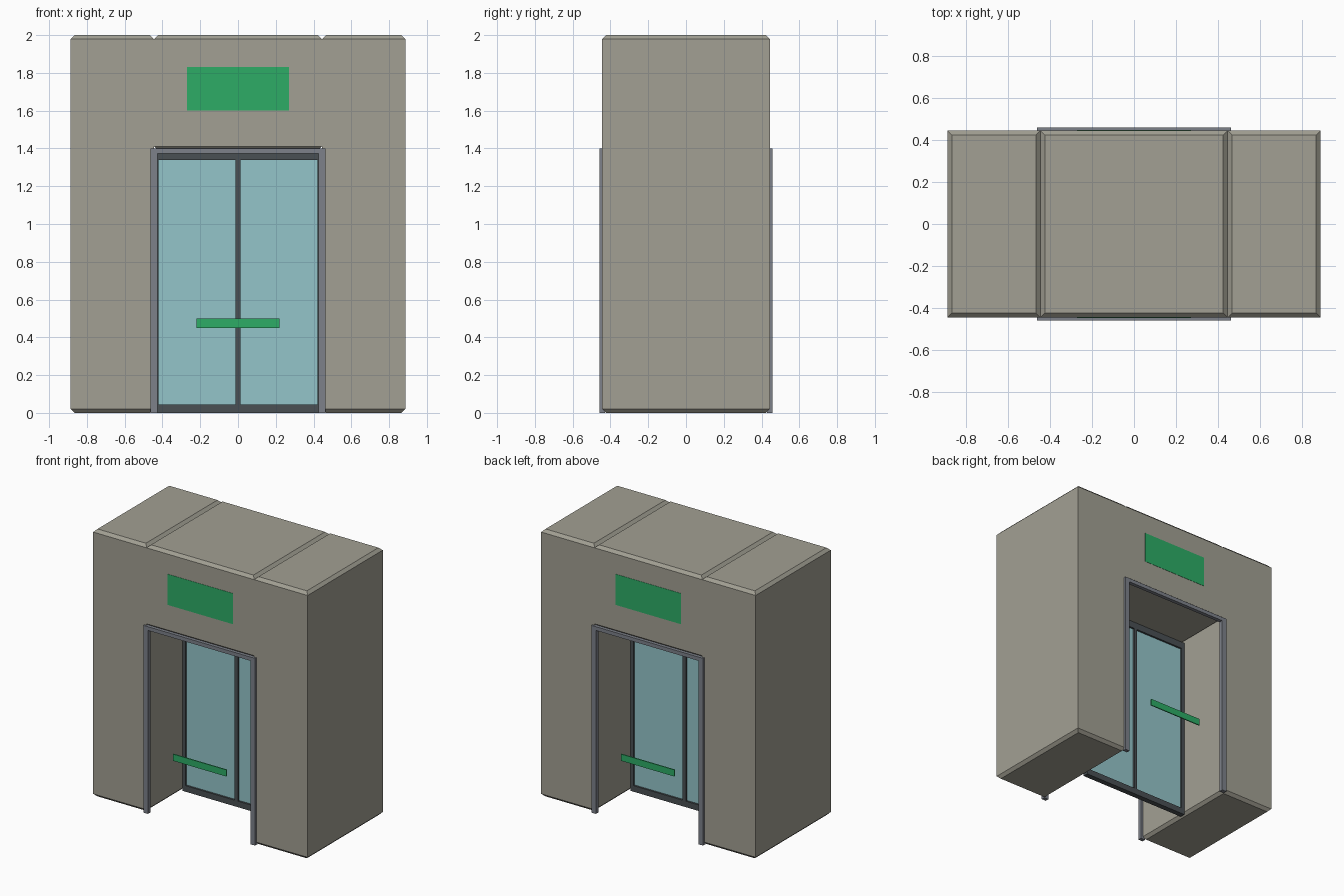
import bpy
import bmesh
from mathutils import Vector

if "Cube" in bpy.data.objects:
    bpy.data.objects.remove(bpy.data.objects["Cube"], do_unlink=True)


def make_material(name, rgb):
    mat = bpy.data.materials.new(name)
    mat.use_nodes = True
    mat.diffuse_color = (*rgb, 1)
    mat.node_tree.nodes["Principled BSDF"].inputs["Base Color"].default_value = (*rgb, 1)
    return mat


stone = make_material("warm grey stone", (0.361, 0.35, 0.292))
trim = make_material("blue grey trim", (0.205, 0.22, 0.254))
dark = make_material("dark door metal", (0.068, 0.08, 0.088))
glass = make_material("pale blue glass", (0.296, 0.558, 0.591))
green = make_material("sign green", (0.026, 0.413, 0.133))


def box(name, low, high, mat, chamfer=0):
    """Box between two corners, optionally chamfered on its top and bottom edges."""
    low, high = Vector(low), Vector(high)
    bm = bmesh.new()
    bmesh.ops.create_cube(bm, size=1)
    for v in bm.verts:
        v.co = (low + high) / 2 + v.co * (high - low)
    if chamfer:
        level = [e for e in bm.edges if abs(e.verts[0].co.z - e.verts[1].co.z) < 1e-5]
        bmesh.ops.bevel(bm, geom=level, offset=chamfer, offset_type="OFFSET",
                        segments=1, affect="EDGES")
    mesh = bpy.data.meshes.new(name)
    bm.to_mesh(mesh)
    bm.free()
    mesh.materials.append(mat)
    obj = bpy.data.objects.new(name, mesh)
    bpy.context.collection.objects.link(obj)
    return obj


W, D, H = 0.887, 0.444, 2.0    # half width, half depth, height
INNER = 0.445                  # half width of the opening
LINTEL = 1.39                  # underside of the lintel
CH = 0.021

# Stone portal
for side, s in (("left", 1), ("right", -1)):
    x = sorted((s * INNER, s * W))
    box(side + "_pillar", (x[0], -D, 0), (x[1], D, H), stone, CH)
box("lintel", (-INNER, -D, LINTEL), (INNER, D, H), stone, CH)

# Trim, sign and hand bar on both faces
for face, s in (("front", -1), ("back", 1)):
    ys = sorted((s * 0.43, s * 0.458))
    for side, k in (("left", 1), ("right", -1)):
        x = sorted((k * 0.425, k * 0.462))
        box(f"{face}_{side}_trim", (x[0], ys[0], 0), (x[1], ys[1], 1.4), trim)
    box(face + "_top_trim", (-0.425, ys[0], 1.372), (0.425, ys[1], 1.4), trim)
    ys = sorted((s * D, s * (D + 0.002)))
    box(face + "_sign", (-0.27, ys[0], 1.6), (0.27, ys[1], 1.83), green)
    ys = sorted((s * 0.445, s * 0.453))
    box(face + "_hand_bar", (-0.22, ys[0], 0.45), (0.22, ys[1], 0.5), green)

# Glazed double door in the middle of the passage
T = 0.02
box("door_bottom_rail", (-INNER, -T, 0), (INNER, T, 0.045), dark)
box("door_top_rail", (-INNER, -T, 1.34), (INNER, T, LINTEL), dark)
for name, a, b in (("left_stile", 0.42, INNER), ("right_stile", -INNER, -0.42),
                   ("centre_stile", -0.013, 0.013)):
    box("door_" + name, (a, -T, 0.045), (b, T, 1.34), dark)
box("left_glass", (0.013, -0.006, 0.045), (0.42, 0.006, 1.34), glass)
box("right_glass", (-0.42, -0.006, 0.045), (-0.013, 0.006, 1.34), glass)
